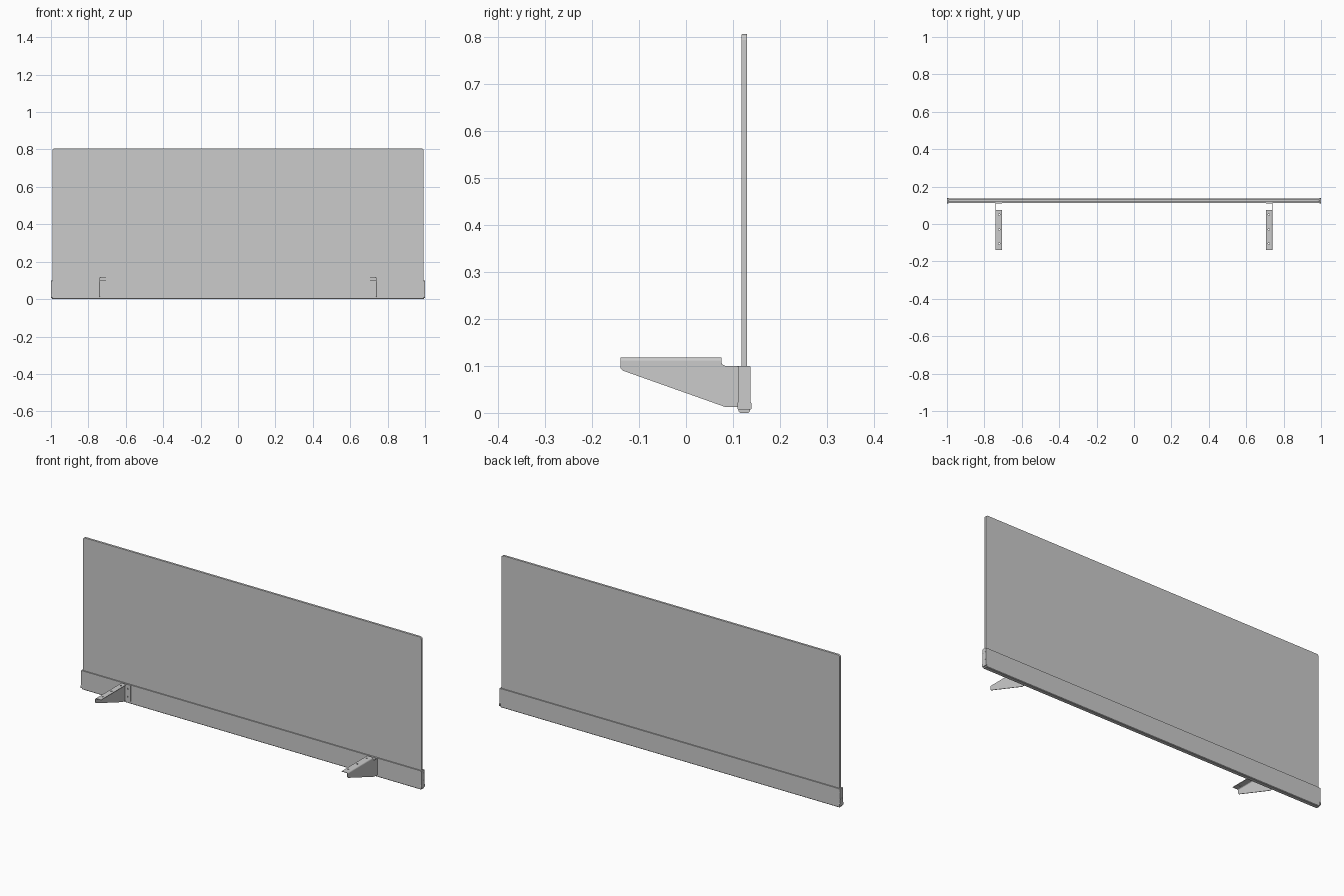
import bpy, bmesh, math
from mathutils import Matrix

if "Cube" in bpy.data.objects:
    bpy.data.objects.remove(bpy.data.objects["Cube"])

# Local drawing planes: columns say where u, v and the thickness point
YZ = Matrix(((0, 0, 1), (1, 0, 0), (0, 1, 0))).to_4x4()
XZ = Matrix(((1, 0, 0), (0, 0, -1), (0, 1, 0))).to_4x4()
XY = Matrix.Identity(4)
C = 0.124  # y centre of the screen


def rounded(u0, u1, v0, v1, r, n=4):
    pts = []
    for k, (u, v) in enumerate([(u1 - r, v1 - r), (u0 + r, v1 - r),
                                (u0 + r, v0 + r), (u1 - r, v0 + r)]):
        for i in range(n + 1):
            a = math.pi / 2 * (k + i / n)
            pts.append((u + r * math.cos(a), v + r * math.sin(a)))
    return pts


def circle(u, v, r, n=12):
    return [(u + r * math.cos(2 * math.pi * i / n),
             v + r * math.sin(2 * math.pi * i / n)) for i in range(n)]


def plate(name, loops, thick, plane, loc, bevel=0, segments=2):
    """Extrude a filled outline (later loops are holes) centred on loc."""
    cu = bpy.data.curves.new(name, 'CURVE')
    cu.dimensions, cu.fill_mode, cu.extrude = '2D', 'BOTH', thick / 2
    for pts in loops:
        sp = cu.splines.new('POLY')
        sp.points.add(len(pts) - 1)
        for p, (u, v) in zip(sp.points, pts):
            p.co = (u, v, 0, 1)
        sp.use_cyclic_u = True
    tmp = bpy.data.objects.new(name + "_outline", cu)
    bpy.context.collection.objects.link(tmp)
    deps = bpy.context.evaluated_depsgraph_get()
    me = bpy.data.meshes.new_from_object(tmp.evaluated_get(deps))
    bpy.data.objects.remove(tmp)
    bm = bmesh.new()
    bm.from_mesh(me)
    bmesh.ops.remove_doubles(bm, verts=bm.verts, dist=1e-5)
    bmesh.ops.transform(bm, matrix=Matrix.Translation(loc) @ plane, verts=bm.verts)
    bmesh.ops.recalc_face_normals(bm, faces=bm.faces)
    for f in bm.faces:
        f.smooth = False
    bm.to_mesh(me)
    bm.free()
    me.name = name
    ob = bpy.data.objects.new(name, me)
    bpy.context.collection.objects.link(ob)
    if bevel:
        m = ob.modifiers.new("edge", 'BEVEL')
        m.width, m.segments = bevel, segments
        m.limit_method, m.angle_limit = 'ANGLE', math.radians(60)
    return ob


# Upright screen with rounded corners and softened edges
plate("screen_panel", [rounded(-0.993, 0.993, 0.01, 0.805, 0.012)],
      0.012, XZ, (0, C, 0), bevel=0.003)

# Bottom channel gripping the screen, with lips at the top
half = [(0.009, 0), (0.012, 0.003), (0.012, 0.1), (0.006, 0.1),
        (0.006, 0.096), (0.009, 0.096), (0.009, 0.01)]
plate("bottom_rail", [half + [(-u, v) for u, v in reversed(half)]],
      1.988, YZ, (0, C, 0))

for s, side in ((-1, "left"), (1, "right")):
    def span(a, b):
        return min(s * a, s * b), max(s * a, s * b)

    # End cap: slightly wider towards the bottom, with screw heads
    cap = [(-0.013, 0.098), (-0.011, 0.1), (0.011, 0.1), (0.013, 0.098),
           (0.013, 0.025), (0.015, 0.02), (0.015, 0.009), (0.013, 0.007),
           (-0.013, 0.007), (-0.015, 0.009), (-0.015, 0.02), (-0.013, 0.025)]
    plate(side + "_end_cap", [cap], 0.006, YZ, (s * 0.996, C, 0))
    for z in (0.043, 0.082):
        for y in (-0.007, 0.007):
            plate(side + "_cap_screw", [circle(y, z, 0.004)], 0.003, YZ,
                  (s * 0.9985, C, 0))

    # Bracket web: tapered vertical sheet
    web = [(-0.139, 0.110), (0.075, 0.110), (0.077, 0.103), (0.083, 0.1),
           (0.111, 0.1), (0.111, 0.012), (0.085, 0.012),
           (-0.135, 0.09), (-0.139, 0.095)]
    plate(side + "_bracket_web", [web], 0.003, YZ, (s * 0.7395, 0, 0))

    # Bend between web and top flange
    arc = [i * math.pi / 16 for i in range(9)]
    bend = [(s * (0.733 + 0.008 * math.cos(a)), 0.110 + 0.008 * math.sin(a)) for a in arc]
    bend += [(s * (0.733 + 0.005 * math.cos(a)), 0.110 + 0.005 * math.sin(a))
             for a in reversed(arc)]
    plate(side + "_bracket_bend", [bend], 0.214, XZ, (0, -0.032, 0))

    # Top flange with three screw holes
    u0, u1 = span(0.706, 0.733)
    holes = [circle(s * 0.721, y, 0.004) for y in (-0.105, -0.03, 0.05)]
    plate(side + "_bracket_top_flange",
          [[(u0, -0.139), (u1, -0.139), (u1, 0.075), (u0, 0.075)]] + holes,
          0.003, XY, (0, 0, 0.1165))

    # Mounting flange against the rail
    u0, u1 = span(0.706, 0.738)
    holes = [circle(s * 0.721, z, 0.004) for z in (0.035, 0.078)]
    plate(side + "_bracket_mount_flange",
          [rounded(u0, u1, 0.012, 0.1, 0.003, 2)] + holes,
          0.003, XZ, (0, 0.1105, 0))
